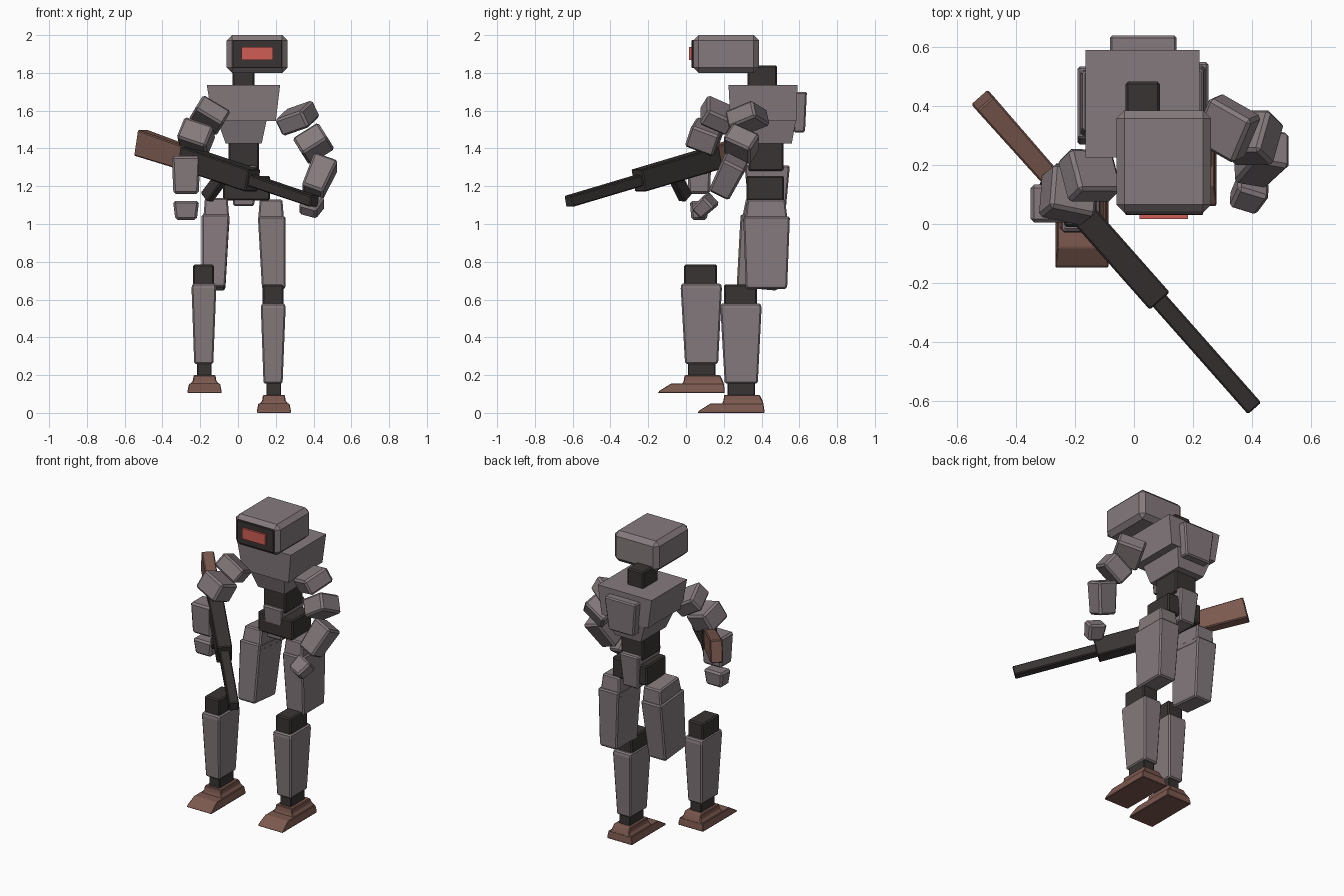
import bpy, bmesh
from mathutils import Vector, Matrix

cube = bpy.data.objects.get("Cube")
if cube:
    bpy.data.objects.remove(cube, do_unlink=True)


def material(name, r, g, b):
    m = bpy.data.materials.new(name)
    m.use_nodes = True
    m.diffuse_color = (r, g, b, 1)
    m.node_tree.nodes["Principled BSDF"].inputs["Base Color"].default_value = (r, g, b, 1)
    return m


ARMOUR = material("warm_grey_armour", .235, .195, .205)
JOINT = material("dark_joint", .042, .034, .034)
BROWN = material("brown", .2, .1, .078)
RED = material("red_visor", .62, .11, .09)


def loft(name, sections, mat, bevel=.008):
    """Box through stacked rectangles, each (z, x0, x1, y0, y1)."""
    bm = bmesh.new()
    rings = [[bm.verts.new(p) for p in ((x0, y0, z), (x1, y0, z), (x1, y1, z), (x0, y1, z))]
             for z, x0, x1, y0, y1 in sections]
    for a, b in zip(rings, rings[1:]):
        for i in range(4):
            j = (i + 1) % 4
            bm.faces.new((a[i], a[j], b[j], b[i]))
    bm.faces.new(rings[0])
    bm.faces.new(rings[-1])
    bmesh.ops.recalc_face_normals(bm, faces=bm.faces)
    mesh = bpy.data.meshes.new(name)
    bm.to_mesh(mesh)
    bm.free()
    mesh.materials.append(mat)
    obj = bpy.data.objects.new(name, mesh)
    bpy.context.collection.objects.link(obj)
    if bevel:
        mod = obj.modifiers.new("edge_bevel", 'BEVEL')
        mod.width = bevel
        mod.segments = 1
        mod.limit_method = 'ANGLE'
    return obj


def box(name, x, y, z, mat, bevel=.008):
    return loft(name, [(h, *x, *y) for h in z], mat, bevel)


def limb(name, centre, axis, side, size, mat, taper=1, bevel=.012):
    """Block of (width, depth, length), its length along axis and width along side."""
    w, d, l = (s / 2 for s in size)
    obj = loft(name, [(-l, -w, w, -d, d), (l, -w * taper, w * taper, -d * taper, d * taper)], mat, bevel)
    k = Vector(axis).normalized()
    i = Vector(side)
    i = (i - k * i.dot(k)).normalized()
    rot = Matrix((i, k.cross(i), k)).transposed()
    obj.matrix_world = Matrix.Translation(centre) @ rot.to_4x4()
    return obj


# Head and neck
box("head", (-.06, .262), (.038, .386), (1.8, 2), ARMOUR, .028)
box("face_frame", (-.03, .235), (.03, .07), (1.825, 1.975), JOINT, .004)
box("visor", (.018, .184), (.017, .04), (1.868, 1.937), RED, 0)
box("neck", (-.028, .088), (.325, .483), (1.7, 1.84), JOINT)

# Torso, pack and hips
loft("chest", [(1.545, -.135, .2, .235, .585), (1.735, -.165, .223, .225, .59)], ARMOUR, 0)
loft("belly", [(1.425, -.065, .125, .3, .56), (1.55, -.11, .152, .265, .582)], ARMOUR, 0)
loft("back_pack", [(1.485, -.06, .12, .57, .63), (1.7, -.083, .145, .57, .64)], ARMOUR)
box("waist", (-.05, .11), (.33, .515), (1.28, 1.44), JOINT)
loft("pelvis", [(1.095, -.025, .085, .33, .53), (1.31, -.04, .1, .31, .55)], ARMOUR)
box("hip_axle", (-.08, .17), (.32, .52), (1.125, 1.255), JOINT)

# Thighs, mirrored about the hip centre
for side, swing in (("left", 0), ("right", -.09)):
    parts = [
        loft(side + "_thigh_cap", [(1.0, .105, .245, .31, .54), (1.13, .115, .235, .325, .525)], ARMOUR),
        loft(side + "_thigh", [(.655, .13, .248, .32, .53), (.675, .126, .252, .316, .536),
                               (1.04, .105, .252, .303, .55)], ARMOUR)]
    if side == "right":
        pivot = Matrix.Translation((.03, .42, 1.2))
        for part in parts:
            part.data.transform(Matrix.Translation((.06, 0, 0)) @ Matrix.Scale(-1, 4, (1, 0, 0)))
            part.data.flip_normals()
            part.data.transform(pivot @ Matrix.Rotation(swing, 4, 'X') @ pivot.inverted())

# Lower legs: the right one is a raised, forward copy
for side, shift in (("left", (0, 0, 0)), ("right", (-.367, -.21, .105))):
    parts = [
        box(side + "_knee", (.13, .24), (.2, .375), (.54, .68), JOINT),
        loft(side + "_shin", [(.155, .135, .236, .205, .38), (.555, .121, .252, .182, .4),
                              (.58, .125, .248, .186, .395)], ARMOUR),
        box(side + "_ankle", (.15, .228), (.22, .365), (.08, .17), JOINT, .004),
        loft(side + "_foot_upper", [(.045, .112, .268, .19, .412), (.065, .128, .252, .198, .405),
                                    (.095, .132, .248, .203, .39)], BROWN, .004),
        loft(side + "_foot_sole", [(0, .1, .28, .06, .415), (.012, .1, .28, .07, .415),
                                   (.05, .108, .272, .13, .41)], BROWN, .003)]
    for part in parts:
        part.data.transform(Matrix.Translation(shift))

# Left arm, reaching for the barrel
limb("left_shoulder", (.315, .325, 1.56), (.42, .19, -.89), (.14, -.08, .05), (.17, .17, .1), ARMOUR)
limb("left_upper_arm", (.4, .293, 1.425), (.06, -.06, -.095), (.14, 0, .086), (.16, .16, .115), ARMOUR)
limb("left_forearm", (.43, .222, 1.25), (-.08, -.09, -.18), (.13, -.023, -.047), (.135, .135, .2), ARMOUR, .88)
limb("left_hand", (.388, .1, 1.095), (-.045, -.08, -.075), (.11, -.034, -.03), (.115, .09, .105), ARMOUR, .85)

# Right arm, hanging beside the grip
limb("right_shoulder", (-.15, .165, 1.575), (-.46, -.46, -.76), (.145, 0, -.085), (.17, .16, .1), ARMOUR)
limb("right_upper_arm", (-.222, .1, 1.462), (-.36, -.3, -.88), (.15, -.04, -.075), (.165, .16, .125), ARMOUR)
limb("right_forearm", (-.275, .07, 1.26), (0, 0, -1), (1, 0, 0), (.152, .13, .2), ARMOUR, .88)
limb("right_hand", (-.275, .07, 1.072), (0, 0, -1), (1, 0, 0), (.138, .1, .1), ARMOUR, .82)

# Rifle, laid out along one slanted line
BUTT = Vector((-.515, .42, 1.43))
AIM = Vector((.646, -.731, -.218))
LEVEL = AIM.cross((0, 0, 1))


def rifle_part(name, start, end, width, height, mat, taper=1):
    limb(name, BUTT + AIM * (start + end) / 2, AIM, LEVEL, (width, height, end - start), mat, taper, .006)


rifle_part("rifle_stock", 0, .38, .075, .14, BROWN, .9)
rifle_part("rifle_body", .36, .92, .09, .12, JOINT)
rifle_part("rifle_barrel", .9, 1.425, .06, .06, JOINT)
limb("rifle_grip", (-.125, -.03, 1.195), (-.075, .05, -.1), LEVEL, (.05, .07, .15), JOINT, 1, .006)
